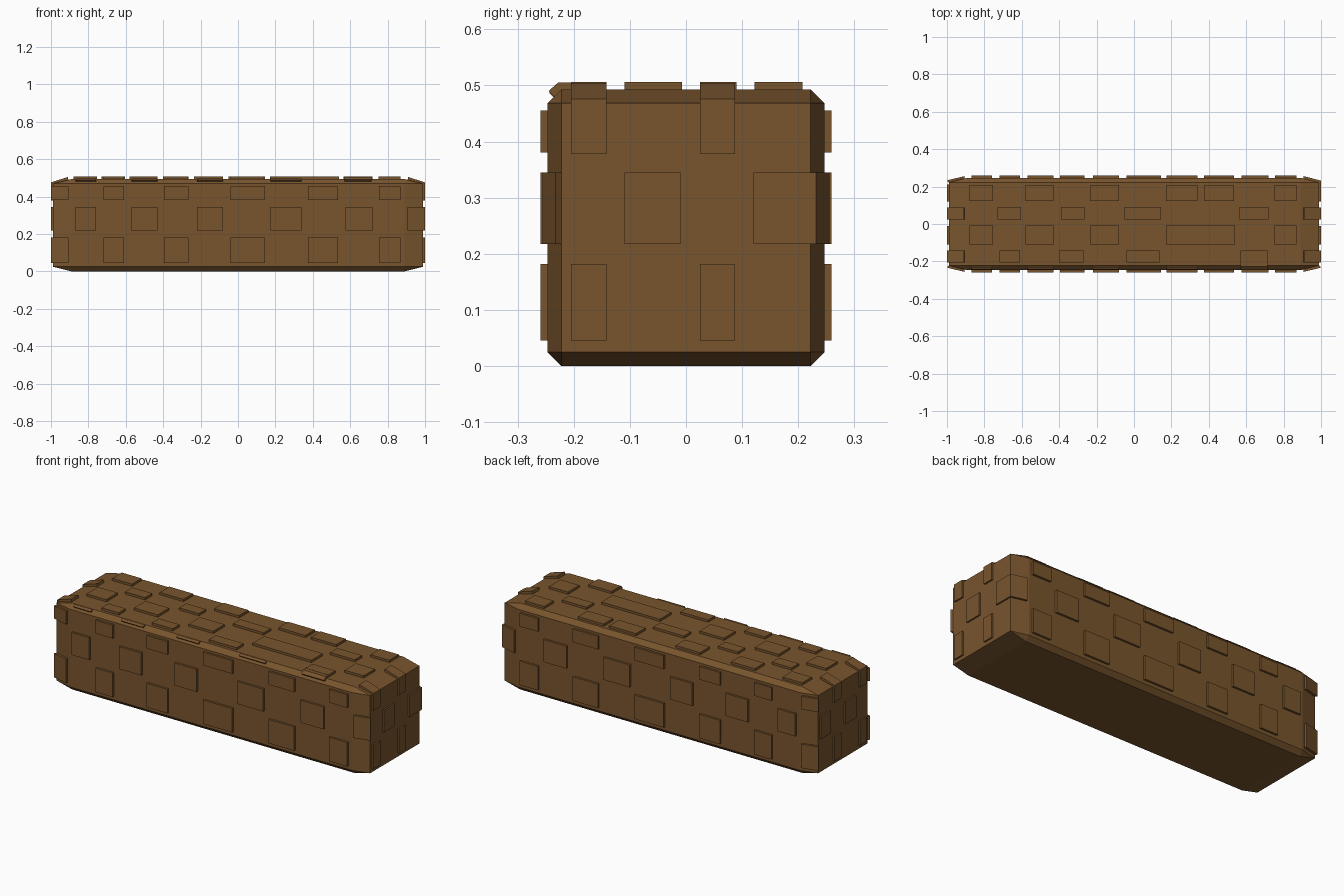
import bpy, bmesh
from mathutils import Vector

if "Cube" in bpy.data.objects:
    bpy.data.objects.remove(bpy.data.objects["Cube"])

wood = bpy.data.materials.new("brown_bark")
wood.diffuse_color = (0.19, 0.09, 0.027, 1)
wood.use_nodes = True
wood.node_tree.nodes["Principled BSDF"].inputs["Base Color"].default_value = wood.diffuse_color


def finish(bm, name):
    bmesh.ops.recalc_face_normals(bm, faces=bm.faces)
    mesh = bpy.data.meshes.new(name)
    bm.to_mesh(mesh)
    bm.free()
    mesh.materials.append(wood)
    ob = bpy.data.objects.new(name, mesh)
    bpy.context.collection.objects.link(ob)
    return ob


def prism(bm, pts, axis, a, b):
    """Extrude a 2D outline (the other two axes, in order) along an axis from a to b."""
    def v3(p, t):
        c = list(p)
        c.insert(axis, t)
        return Vector(c)
    face = bm.faces.new([bm.verts.new(v3(p, a)) for p in pts])
    ext = bmesh.ops.extrude_face_region(bm, geom=[face])
    move = v3((0, 0), b - a)
    for v in ext["geom"]:
        if isinstance(v, bmesh.types.BMVert):
            v.co += move


def box(bm, x, y, z):
    prism(bm, [(x[0], y[0]), (x[1], y[0]), (x[1], y[1]), (x[0], y[1])], 2, *z)


# body: chamfered cube, stretched along x
bm = bmesh.new()
bmesh.ops.create_cube(bm, size=1)
bmesh.ops.bevel(bm, geom=bm.edges[:], offset=0.05, segments=1, affect='EDGES')
for v in bm.verts:
    v.co = (v.co.x * 1.98, v.co.y * 0.494, (v.co.z + 0.5) * 0.493)
finish(bm, "body")

# row positions shared by the long sides
outer = [(-.72, -.61), (-.395, -.265), (-.04, .145), (.375, .535), (.755, .87)]
middle = [(-.87, -.76), (-.57, -.43), (-.22, -.08), (.175, .34), (.575, .72)]
LOW, MID, HIGH = (.045, .182), (.217, .345), (.38, .455)

# side plates, with corner plates on the chamfers
for s, name in ((-1, "front_plates"), (1, "back_plates")):
    bm = bmesh.new()
    y = tuple(sorted((s * .235, s * .259)))
    for x in outer:
        box(bm, x, y, LOW)
        box(bm, x, y, HIGH)
    for x in middle:
        box(bm, x, y, MID)
    corner = [(.905, .237), (.907, .256), (1.0, .233), (.985, .217)]
    wrap = [(.905, .237), (.907, .256), (.999, .232), (.999, .12), (.98, .12), (.98, .215)]
    for row in (LOW, HIGH):
        prism(bm, [(-a, s * b) for a, b in corner], 2, *row)
    prism(bm, [(a, s * b) for a, b in (wrap if s > 0 else corner)], 2, *MID)
    finish(bm, name)

# end plates; the upper ones fold over onto the top chamfer
for s, name in ((-1, "left_end_plates"), (1, "right_end_plates")):
    bm = bmesh.new()
    x = tuple(sorted((s * .98, s * .999)))
    fold = [(.98, .378), (.999, .378), (.999, .476), (.91, .504), (.905, .485), (.98, .462)]
    for y in ((-.205, -.142), (.025, .087)):
        box(bm, x, y, LOW)
        prism(bm, [(s * a, b) for a, b in fold], 1, *y)
    box(bm, x, (-.11, -.01), MID)
    if s < 0:
        box(bm, x, (.12, .21), MID)
    finish(bm, name)

# top plates in four rows
rows = {
    (.122, .208): [(-.88, -.755), (-.58, -.43), (-.235, -.08), (.17, .34), (.375, .535), (.75, .87)],
    (.025, .09): [(-.73, -.605), (-.39, -.265), (-.05, .145), (.565, .72)],
    (-.11, -.007): [(-.88, -.755), (-.58, -.43), (-.235, -.08), (.17, .54), (.75, .87)],
    (-.205, -.142): [(-.72, -.61), (-.4, -.27), (-.04, .135), (.57, .715)],
}
bm = bmesh.new()
for y, xs in rows.items():
    for x in xs:
        box(bm, x, y, (.48, .506))
finish(bm, "top_plates")

# slivers along the front top chamfer, the last one joined to the top
bm = bmesh.new()
for x in middle[:-1]:
    prism(bm, [(-.236, .479), (-.244, .487), (-.230, .495), (-.222, .488)], 0, *x)
prism(bm, [(-.235, .480), (-.245, .490), (-.228, .505), (-.205, .505), (-.205, .485)], 0, .57, .715)
finish(bm, "front_edge_plates")
